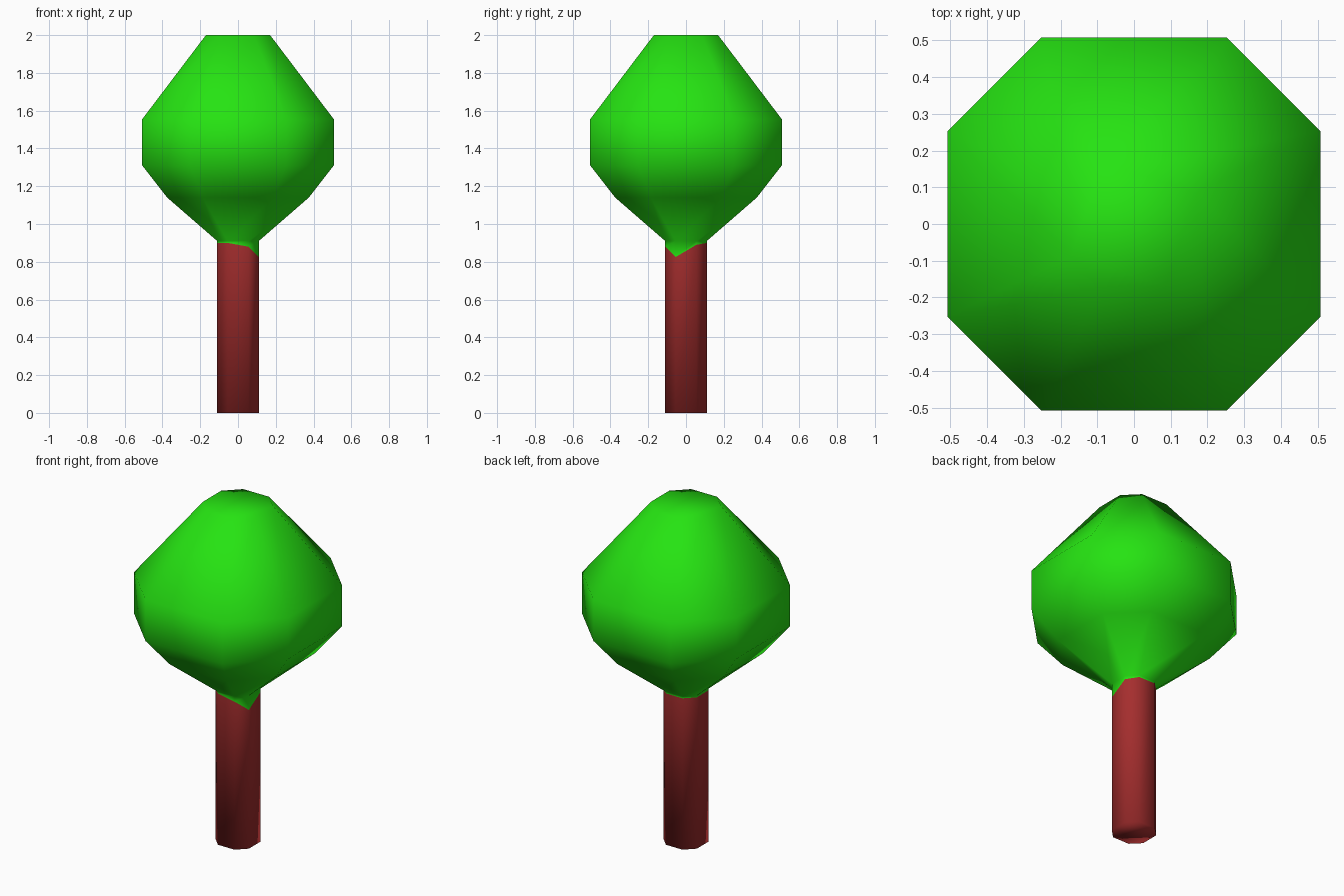
import bpy

if "Cube" in bpy.data.objects:
    bpy.data.objects.remove(bpy.data.objects["Cube"])


def material(name, color):
    m = bpy.data.materials.new(name)
    m.diffuse_color = (*color, 1.0)
    m.use_nodes = True
    m.node_tree.nodes["Principled BSDF"].inputs["Base Color"].default_value = m.diffuse_color
    return m


leaf_green = material("leaf_green", (0.019, 0.77, 0.006))
bark_brown = material("bark_brown", (0.376, 0.027, 0.027))


def octagon(w, z, dips=None):
    """Chamfered square of half width w; dips lowers chosen corners."""
    h = w / 2
    pts = [(w, -h), (w, h), (h, w), (-h, w), (-w, h), (-w, -h), (-h, -w), (h, -w)]
    return [(x, y, z - (dips or {}).get(i, 0)) for i, (x, y) in enumerate(pts)]


def loft(name, rings, mat, cap_bottom=False, cap_top=False):
    """Skin a stack of octagons into one smooth part."""
    verts = [v for r in rings for v in r]
    faces = []
    for k in range(len(rings) - 1):
        for i in range(8):
            j = (i + 1) % 8
            faces.append((k * 8 + i, k * 8 + j, k * 8 + 8 + j, k * 8 + 8 + i))
    if cap_bottom:
        faces.append(tuple(reversed(range(8))))
    if cap_top:
        n = len(verts)
        faces.append(tuple(range(n - 8, n)))
    me = bpy.data.meshes.new(name)
    me.from_pydata(verts, [], faces)
    me.materials.append(mat)
    me.polygons.foreach_set("use_smooth", [True] * len(faces))
    me.update()
    ob = bpy.data.objects.new(name, me)
    bpy.context.collection.objects.link(ob)
    return ob


# Uneven line where the green runs down the front right of the trunk
colour_line = octagon(0.11, 0.90, {0: 0.075, 1: 0.01, 7: 0.02})

# Trunk
loft("trunk", [octagon(0.11, 0.0), colour_line], bark_brown, cap_bottom=True)

# Foliage crown, from the trunk neck to the flat top
crown = [octagon(w, z) for w, z in
         [(0.11, 0.91), (0.375, 1.14), (0.507, 1.31), (0.507, 1.555), (0.17, 2.0)]]
loft("foliage", [colour_line] + crown, leaf_green, cap_top=True)
